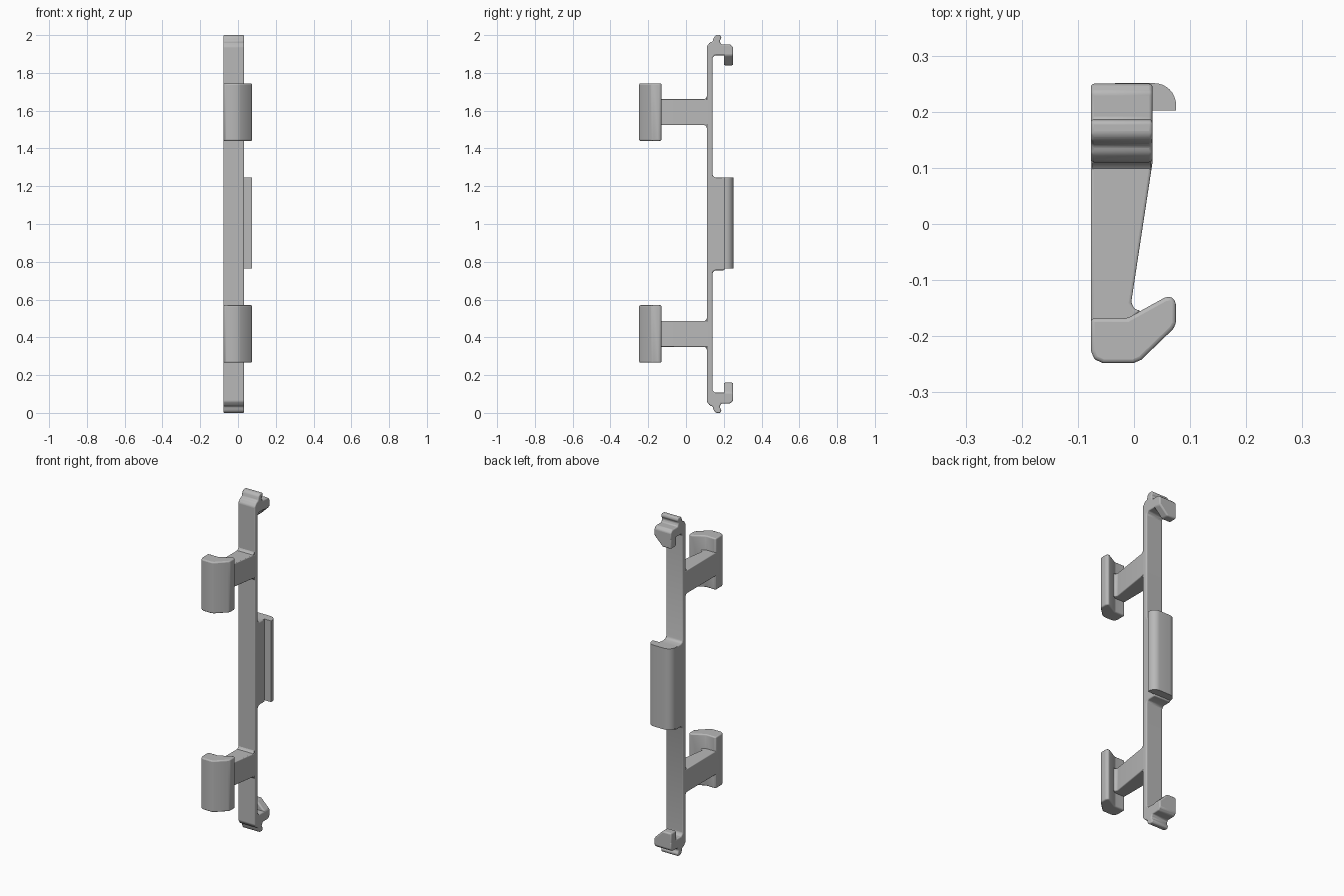
import bpy
import bmesh
import math
from mathutils import Vector

cube = bpy.data.objects.get("Cube")
if cube:
    bpy.data.objects.remove(cube, do_unlink=True)

grey = bpy.data.materials.new("plain_grey")
grey.use_nodes = True
grey.diffuse_color = (0.48, 0.48, 0.48, 1)
grey.node_tree.nodes["Principled BSDF"].inputs["Base Color"].default_value = grey.diffuse_color

LEFT, RIGHT = -0.077, 0.033


def extrude(name, outline, axis, low, high, bevel=0.0):
    """Extrude a 2D outline along x, y or z and round its edges."""
    place = {
        "x": lambda a, b, c: Vector((c, a, b)),
        "y": lambda a, b, c: Vector((a, c, b)),
        "z": lambda a, b, c: Vector((a, b, c)),
    }[axis]
    bm = bmesh.new()
    base = bm.faces.new([bm.verts.new(place(a, b, low)) for a, b in outline])
    new = bmesh.ops.extrude_face_region(bm, geom=[base])["geom"]
    bmesh.ops.translate(bm, vec=place(0, 0, high - low),
                        verts=[g for g in new if isinstance(g, bmesh.types.BMVert)])
    bmesh.ops.recalc_face_normals(bm, faces=bm.faces)
    mesh = bpy.data.meshes.new(name)
    bm.to_mesh(mesh)
    bm.free()
    mesh.materials.append(grey)
    obj = bpy.data.objects.new(name, mesh)
    bpy.context.collection.objects.link(obj)
    if bevel:
        mod = obj.modifiers.new("rounding", "BEVEL")
        mod.width = bevel
        mod.segments = 3
        mod.limit_method = "ANGLE"
        mod.angle_limit = math.radians(25)
    bpy.ops.object.select_all(action="DESELECT")
    obj.select_set(True)
    bpy.context.view_layer.objects.active = obj
    bpy.ops.object.shade_smooth_by_angle(angle=math.radians(35))
    return obj


def arc(cx, cy, radius, start, end, steps=8):
    angles = [math.radians(start + (end - start) * i / steps) for i in range(steps + 1)]
    return [(cx + radius * math.cos(t), cy + radius * math.sin(t)) for t in angles]


# Spine with stepped ends and the raised web in the middle, mirrored in height
upper = [(0.11, 1.94), (0.125, 1.96), (0.141, 1.966), (0.148, 1.99), (0.16, 2.0),
         (0.183, 2.0), (0.188, 1.985), (0.178, 1.968), (0.186, 1.95), (0.235, 1.95),
         (0.25, 1.935), (0.25, 1.893), (0.152, 1.893), (0.14, 1.88),
         (0.14, 1.262), (0.145, 1.25), (0.157, 1.245), (0.205, 1.245)]
lower = [(y, 2 - z) for y, z in reversed(upper)]
extrude("spine", upper + lower, "x", LEFT, RIGHT, 0.006)

# Middle clip with a rounded back and a lip to one side
clip = ([(LEFT, 0.19)] + [(RIGHT, 0.19), (RIGHT, 0.202), (0.075, 0.202)]
        + arc(0.036, 0.212, 0.039, 0, 90) + arc(LEFT + 0.045, 0.206, 0.045, 90, 180))
extrude("middle_clip", clip, "z", 0.765, 1.245)

# Chamfered catches at both ends
catch = [(LEFT, 1.93), (LEFT, 1.84), (-0.02, 1.84), (RIGHT, 1.893), (RIGHT, 1.93)]
extrude("top_catch", catch, "y", 0.2, 0.25, 0.008)
extrude("bottom_catch", [(x, 2 - z) for x, z in catch], "y", 0.2, 0.25, 0.008)

# Two tapered arms with bent pads
arm = [(LEFT, 0.125), (LEFT, -0.2), (-0.02, -0.2), (-0.01, -0.175), (0.012, -0.154),
       (0.001, -0.152), (-0.005, -0.14), (RIGHT, 0.11), (RIGHT, 0.125)]
pad = [(LEFT, -0.168), (-0.012, -0.168), (0.055, -0.131), (0.067, -0.129),
       (0.075, -0.14), (0.075, -0.178), (0.069, -0.188), (0.013, -0.242),
       (-0.001, -0.248), (-0.055, -0.248), (-0.071, -0.241), (LEFT, -0.225)]
for label, z in (("upper", 1.592), ("lower", 0.418)):
    extrude(label + "_arm", arm, "z", z - 0.069, z + 0.069, 0.006)
    extrude(label + "_pad", pad, "z", z - 0.152, z + 0.152, 0.008)
    flare = [(0.12, z - 0.083), (0.11, z - 0.083), (0.106, z - 0.074), (0.097, z - 0.068),
             (0.097, z + 0.068), (0.106, z + 0.074), (0.11, z + 0.083), (0.12, z + 0.083)]
    extrude(label + "_arm_root", flare, "x", LEFT + 0.003, RIGHT - 0.003)
